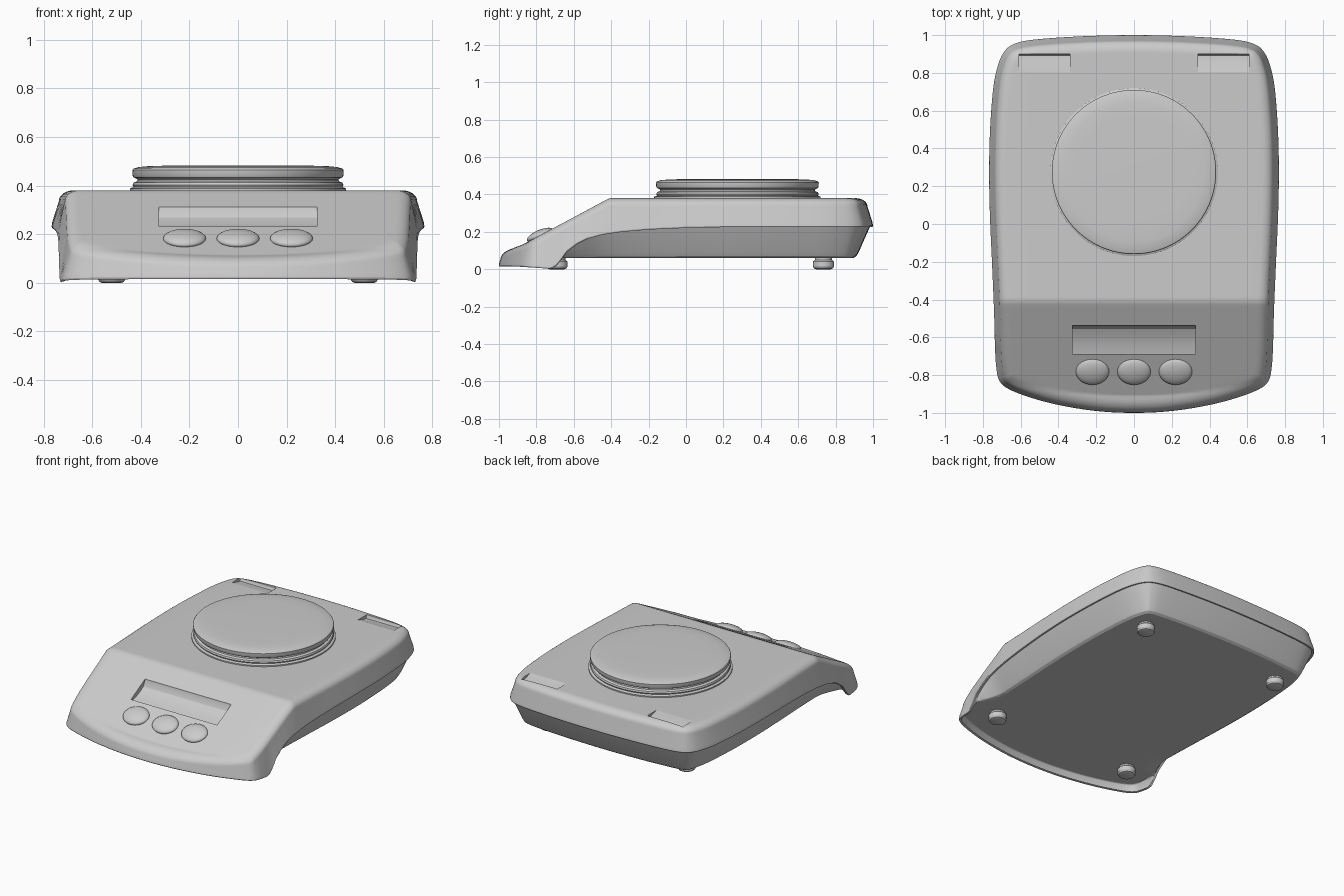
import bpy, bmesh
from math import sin, cos, pi, radians, atan
from mathutils import Vector

if "Cube" in bpy.data.objects:
    bpy.data.objects.remove(bpy.data.objects["Cube"])


def finish(name, bm, angle=28):
    bmesh.ops.recalc_face_normals(bm, faces=bm.faces)
    me = bpy.data.meshes.new(name)
    bm.to_mesh(me)
    bm.free()
    ob = bpy.data.objects.new(name, me)
    bpy.context.collection.objects.link(ob)
    smooth(ob, angle)
    return ob


def smooth(ob, angle):
    bpy.ops.object.select_all(action='DESELECT')
    ob.select_set(True)
    bpy.context.view_layer.objects.active = ob
    bpy.ops.object.shade_smooth_by_angle(angle=radians(angle))


def lathe(name, profile, loc, seg=64):
    bm = bmesh.new()
    rings = [[bm.verts.new((loc[0] + r * cos(2 * pi * i / seg), loc[1] + r * sin(2 * pi * i / seg), z))
              for i in range(seg)] for r, z in profile]
    for a, b in zip(rings, rings[1:]):
        for i in range(seg):
            j = (i + 1) % seg
            bm.faces.new((a[i], a[j], b[j], b[i]))
    bm.faces.new(rings[0])
    bm.faces.new(rings[-1])
    return finish(name, bm)


def cut_prism(target, profile, x0, x1):
    # subtract a y-z profile extruded along x
    bm = bmesh.new()
    a = [bm.verts.new((x0, y, z)) for y, z in profile]
    b = [bm.verts.new((x1, y, z)) for y, z in profile]
    n = len(profile)
    bm.faces.new(a)
    bm.faces.new(b)
    for i in range(n):
        j = (i + 1) % n
        bm.faces.new((a[i], a[j], b[j], b[i]))
    cutter = finish("cutter", bm)
    cutter.hide_render = True
    mod = target.modifiers.new("cut", 'BOOLEAN')
    mod.object = cutter
    mod.operation = 'DIFFERENCE'
    mod.solver = 'EXACT'
    bpy.context.view_layer.objects.active = target
    bpy.ops.object.modifier_apply(modifier=mod.name)
    bpy.data.objects.remove(cutter)


# heights of the housing: top surface and lower edge of the upper shell
SLOPE = 0.535


def top_z(x, y):
    slope = 0.38 + SLOPE * (y + 0.41)
    lip = 0.115 + 0.2 * (y + 0.9) + 0.02 * (x / 0.6) ** 2
    return min(0.38, max(slope, lip))


EDGE = [(-1.1, .018), (-.9, .015), (-.73, .004), (-.70, .012), (-.67, .045), (-.64, .09), (-.58, .135),
        (-.52, .165), (-.45, .185), (-.35, .2), (-.2, .213), (0, .222), (.2, .226), (1.1, .226)]


def edge_z(y):
    for (a, za), (b, zb) in zip(EDGE, EDGE[1:]):
        if y <= b:
            return za + (zb - za) * (y - a) / (b - a)
    return EDGE[-1][1]


# plan outline, right half from front centre to back centre
CTRL = [(0, -1), (.2, -.99), (.4, -.958), (.56, -.915), (.67, -.87), (.715, -.825), (.73, -.75),
        (.736, -.65), (.739, -.53), (.743, -.41), (.752, -.2), (.763, .05), (.767, .28), (.762, .5),
        (.745, .72), (.72, .84), (.685, .915), (.63, .955), (.52, .977), (.27, .994), (0, 1)]
P = [Vector(p) for p in CTRL]
P = [Vector((-P[1].x, P[1].y))] + P + [Vector((-P[-2].x, P[-2].y))]
half = []
for i in range(1, len(P) - 2):
    for k in range(8):
        t = k / 8
        a, b, c, d = P[i - 1:i + 3]
        half.append(0.5 * (2 * b + (c - a) * t + (2 * a - 5 * b + 4 * c - d) * t * t
                           + (3 * b - a - 3 * c + d) * t ** 3))
half.append(P[-2])
M = len(half)
normals = []
for i in range(M):
    if i in (0, M - 1):
        normals.append(Vector((0, -1 if i == 0 else 1)))
    else:
        d = half[i + 1] - half[i - 1]
        normals.append(Vector((d.y, -d.x)).normalized())


def section(p):
    # (inset, height function) from underside, over the rim, to the top
    e = edge_z(p.y)
    s = min(1, max(0, (p.y + .72) / .25))
    h = .03 + .075 * s * s * (3 - 2 * s)
    draft = .03 * min(1, (top_z(p.x, p.y) - e) / .155) ** 2
    out = [(h, lambda t: .06), (h * .85, lambda t: .06 + (e - .06) * .06),
           (h * .72, lambda t: .06 + (e - .06) * .2),
           (.016, lambda t: e + .002), (.003, lambda t: e - .001), (0, lambda t: e + .006),
           (.003, lambda t: e + .025)]
    for k in range(8):
        a = pi / 2 * k / 7
        out.append((draft + .06 * (1 - cos(a)), lambda t, a=a: t - .045 * (1 - sin(a))))
    return out


# housing: stacked rings closed by straight strips across the top and underside
bm = bmesh.new()
columns = []
for p, n in zip(half, normals):
    pts = []
    for d, f in section(p):
        q = p - n * d
        pts.append((q.x, q.y, f(top_z(q.x, q.y))))
    columns.append(pts)
right = [[bm.verts.new(c) for c in col] for col in columns]
left = [right[i] if i in (0, M - 1) else [bm.verts.new((-x, y, z)) for x, y, z in columns[i]]
        for i in range(M)]
K = len(right[0])
for side in (right, left):
    for i in range(M - 1):
        for k in range(K - 1):
            bm.faces.new((side[i][k], side[i + 1][k], side[i + 1][k + 1], side[i][k + 1]))
COLS = 12
for k in (0, K - 1):
    rows = []
    for i in range(M):
        if i in (0, M - 1):
            rows.append([right[i][k]])
            continue
        x, y, z = right[i][k].co
        row = [left[i][k]]
        for c in range(1, COLS):
            cx = x * (2 * c / COLS - 1)
            row.append(bm.verts.new((cx, y, z if k == 0 else top_z(cx, y))))
        rows.append(row + [right[i][k]])
    for a, b in zip(rows, rows[1:]):
        for c in range(COLS):
            q = ([a[c], a[c + 1]] if len(a) > 1 else [a[0]]) + ([b[c + 1], b[c]] if len(b) > 1 else [b[0]])
            bm.faces.new(q)
housing = finish("housing", bm)

# display window pocket and the two shallow rear recesses
cut_prism(housing, [(-.535, .34), (-.537, .305), (-.555, .268), (-.59, .247), (-.64, .226),
                    (-.688, .214), (-.692, .34)], -.325, .325)
for s in (-1, 1):
    cut_prism(housing, [(.905, .42), (.90, .372), (.892, .358), (.87, .36), (.80, .3815), (.80, .42)],
              *sorted((s * .34, s * .61)))
smooth(housing, 24)

# weighing pan with its stepped collar
lathe("weighing_pan", [(.445, .37), (.445, .388), (.43, .394), (.434, .402), (.43, .412), (.415, .418),
                       (.414, .426), (.43, .434), (.434, .442), (.435, .464), (.43, .470), (.41, .476),
                       (.37, .480), (.30, .482)], (0, .275), 96)

# three push buttons on the sloped panel
for i, x in enumerate((-.22, 0, .22)):
    bm = bmesh.new()
    bmesh.ops.create_uvsphere(bm, u_segments=32, v_segments=16, radius=1)
    for v in bm.verts:
        v.co = Vector((v.co.x * .088, v.co.y * .075, v.co.z * .027))
    ob = finish("button_%d" % (i + 1), bm, 60)
    ob.location = (x, -.782, top_z(x, -.782) + .002)
    ob.rotation_euler = (atan(SLOPE) * .85, 0, 0)

# four round feet
for x in (-.52, .52):
    for y, label in ((-.69, "front"), (.735, "rear")):
        lathe("%s_foot_%s" % (label, "left" if x < 0 else "right"),
              [(.046, .075), (.046, .05), (.056, .042), (.057, .015), (.05, .004), (.04, 0)], (x, y), 32)
